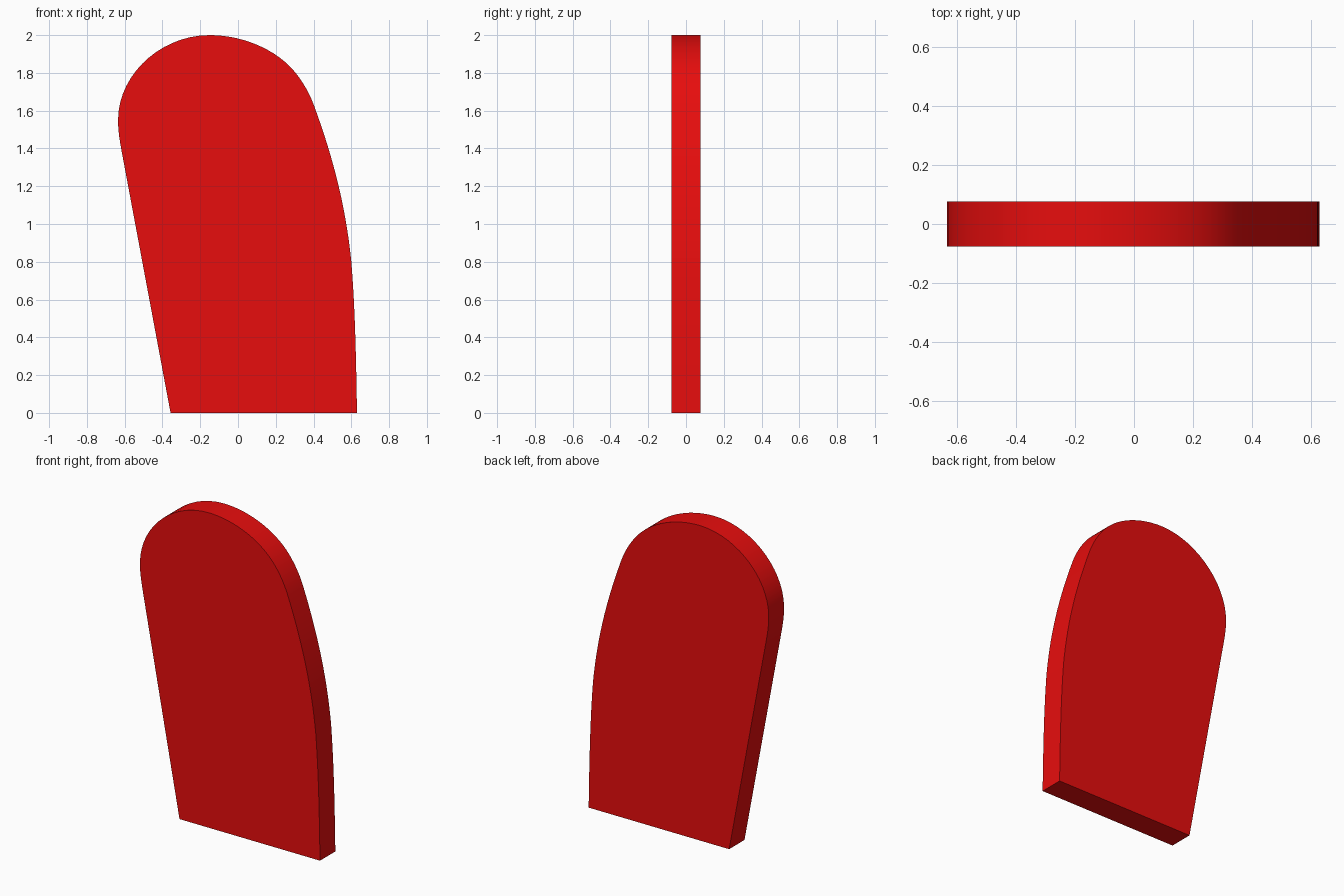
import bpy
import bmesh
import math
from mathutils import Vector
from mathutils.geometry import interpolate_bezier

if "Cube" in bpy.data.objects:
    bpy.data.objects.remove(bpy.data.objects["Cube"])

HALF_THICK = 0.077

# Outline in x, z: each row is a curve (start, handle, handle, end)
CURVES = [
    [(-0.615, 1.38), (-0.626, 1.44), (-0.635, 1.49), (-0.635, 1.55)],  # left bulge
    [(-0.635, 1.55), (-0.635, 1.79), (-0.41, 2.00), (-0.15, 2.00)],    # rounded top left
    [(-0.15, 2.00), (0.03, 2.00), (0.21, 1.92), (0.305, 1.80)],        # rounded top right
    [(0.305, 1.80), (0.345, 1.75), (0.38, 1.69), (0.405, 1.62)],       # right shoulder
    [(0.405, 1.62), (0.50, 1.36), (0.57, 1.10), (0.60, 0.80)],         # upper right side
    [(0.60, 0.80), (0.62, 0.55), (0.625, 0.30), (0.63, 0.00)],         # lower right side
]

# Straight left side starts at the bottom left corner
outline = [Vector((-0.357, 0.0))]
for i, c in enumerate(CURVES):
    pts = interpolate_bezier(*[Vector(p) for p in c], 16)
    outline += [p.to_2d() for p in (pts if i == 0 else pts[1:])]

# Flat panel: outline face extruded through its thickness
bm = bmesh.new()
face = bm.faces.new([bm.verts.new((p.x, -HALF_THICK, p.y)) for p in outline])
ext = bmesh.ops.extrude_face_region(bm, geom=[face], use_keep_orig=True)
moved = [g for g in ext["geom"] if isinstance(g, bmesh.types.BMVert)]
bmesh.ops.translate(bm, verts=moved, vec=(0, 2 * HALF_THICK, 0))
bmesh.ops.recalc_face_normals(bm, faces=bm.faces)

mesh = bpy.data.meshes.new("curved_panel")
bm.to_mesh(mesh)
bm.free()
panel = bpy.data.objects.new("curved_panel", mesh)
bpy.context.collection.objects.link(panel)

# Red finish
red = bpy.data.materials.new("red")
red.diffuse_color = (0.8, 0.004, 0.004, 1)
red.use_nodes = True
red.node_tree.nodes["Principled BSDF"].inputs["Base Color"].default_value = red.diffuse_color
mesh.materials.append(red)

# Smooth rim with crisp edges
bpy.context.view_layer.objects.active = panel
panel.select_set(True)
bpy.ops.object.shade_smooth_by_angle(angle=math.radians(30))
